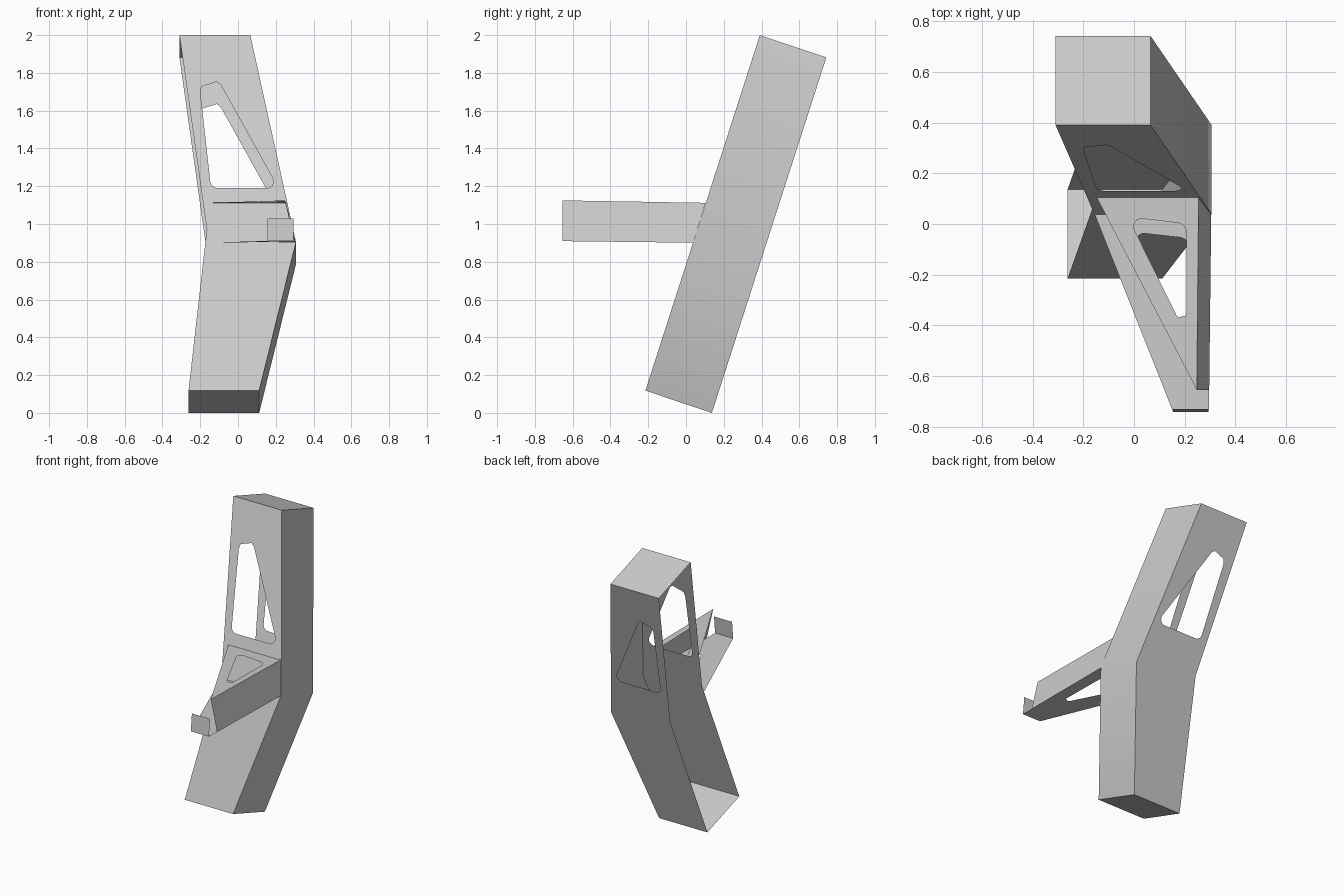
import bpy, bmesh, math
from mathutils import Vector

cube = bpy.data.objects.get("Cube")
if cube:
    bpy.data.objects.remove(cube)

grey = bpy.data.materials.new("light_grey")
grey.use_nodes = True
grey.diffuse_color = (0.6, 0.6, 0.6, 1)
grey.node_tree.nodes["Principled BSDF"].inputs["Base Color"].default_value = (0.6, 0.6, 0.6, 1)


def rounded(corners, radii, steps=5):
    """Round the corners of a 2D polygon with tangent arcs."""
    out = []
    for i, r in enumerate(radii):
        p = Vector(corners[i])
        a = (Vector(corners[i - 1]) - p).normalized()
        b = (Vector(corners[(i + 1) % len(corners)]) - p).normalized()
        half = a.angle(b) / 2
        centre = p + (a + b).normalized() * r / math.sin(half)
        start = p + a * r / math.tan(half) - centre
        end = p + b * r / math.tan(half) - centre
        for k in range(steps + 1):
            t = k / steps
            out.append(centre + start.lerp(end, t).normalized() * r)
    return out


def finish(name, bm, outward):
    """Turn the sheet to its outer side and make it an object."""
    bm.normal_update()
    for f in bm.faces:
        if f.normal.dot(Vector(outward)) < 0:
            f.normal_flip()
    mesh = bpy.data.meshes.new(name)
    bm.to_mesh(mesh)
    bm.free()
    mesh.materials.append(grey)
    obj = bpy.data.objects.new(name, mesh)
    bpy.context.collection.objects.link(obj)
    return obj


def holed_panel(name, loops, place, outward):
    """Flat sheet from an outline loop and optional hole loops."""
    bm = bmesh.new()
    edges = []
    for loop in loops:
        vs = [bm.verts.new(place(*p)) for p in loop]
        edges += [bm.edges.new((v, vs[(i + 1) % len(vs)])) for i, v in enumerate(vs)]
    bmesh.ops.triangle_fill(bm, edges=edges, use_beauty=True, normal=Vector(outward))
    return finish(name, bm, outward)


def strip(name, near, far, outward):
    """Sheet of quads between two matching rows of points."""
    bm = bmesh.new()
    rows = [[bm.verts.new(p) for p in row] for row in (near, far)]
    for i in range(len(near) - 1):
        bm.faces.new((rows[0][i], rows[0][i + 1], rows[1][i + 1], rows[1][i]))
    return finish(name, bm, outward)


# Leaning body: a bent outline repeated at the front and the back
def front(x, z):
    return Vector((x, -0.215 + (z - 0.118) * 0.322, z))


def back(x, z):
    return front(x, z) + Vector((0, 0.352, -0.118))


left_edge = [(-0.31, 2.0), (-0.165, 0.97), (-0.262, 0.118)]
right_edge = [(0.065, 2.0), (0.307, 0.905), (0.112, 0.118)]
outline = left_edge + right_edge[::-1]
window = rounded([(-0.143, 1.19), (0.213, 1.19), (-0.232, 1.99)], [0.04, 0.035, 0.06])

holed_panel("front_panel", [outline, window], front, (0, -1, 0))
holed_panel("back_panel", [outline, window], back, (0, 1, 0))
side = strip("side_panel", [front(*p) for p in right_edge],
             [back(*p) for p in right_edge], (1, 0, 0))
for name, i, up in (("top_cap", 0, 1), ("bottom_cap", -1, -1)):
    ends = (left_edge[i], right_edge[i])
    strip(name, [front(*p) for p in ends], [back(*p) for p in ends], (0, 0, up))


# Arm: upper and lower plates, joined by a leaning wall
def upper(x, y):
    return Vector((x, y, 1.112 - 0.017 * (y - 0.104)))


def lower(x, y):
    return Vector((x, y, 0.901 - 0.012 * (y - 0.037)))


slot = rounded([(-0.023, 0.027), (0.207, 0.001), (0.207, -0.44)], [0.03, 0.04, 0.021])
low_slot = [p + Vector((0.01, -0.058)) for p in slot]
top_plate = [(-0.147, 0.104), (0.255, 0.104), (0.248, -0.655)]
low_plate = [(-0.155, 0.037), (0.305, 0.037), (0.297, -0.655), (0.295, -0.743), (0.155, -0.743)]

holed_panel("arm_top_plate", [top_plate, slot], upper, (0, 0, 1))
holed_panel("arm_bottom_plate", [low_plate, low_slot], lower, (0, 0, -1))
strip("arm_wall", [upper(*p) for p in top_plate[1:]],
      [lower(*p) for p in low_plate[1:3]], (1, 0, 0))

# Upturned lip at the end of the arm
lip_base = [lower(*p) for p in low_plate[3:]]
strip("arm_lip", lip_base, [p + Vector((0, 0.012, 0.12)) for p in lip_base], (0, -1, 0))

# Soft bend along the side panel
bpy.ops.object.select_all(action="DESELECT")
side.select_set(True)
bpy.context.view_layer.objects.active = side
bpy.ops.object.shade_smooth_by_angle(angle=math.radians(30))
